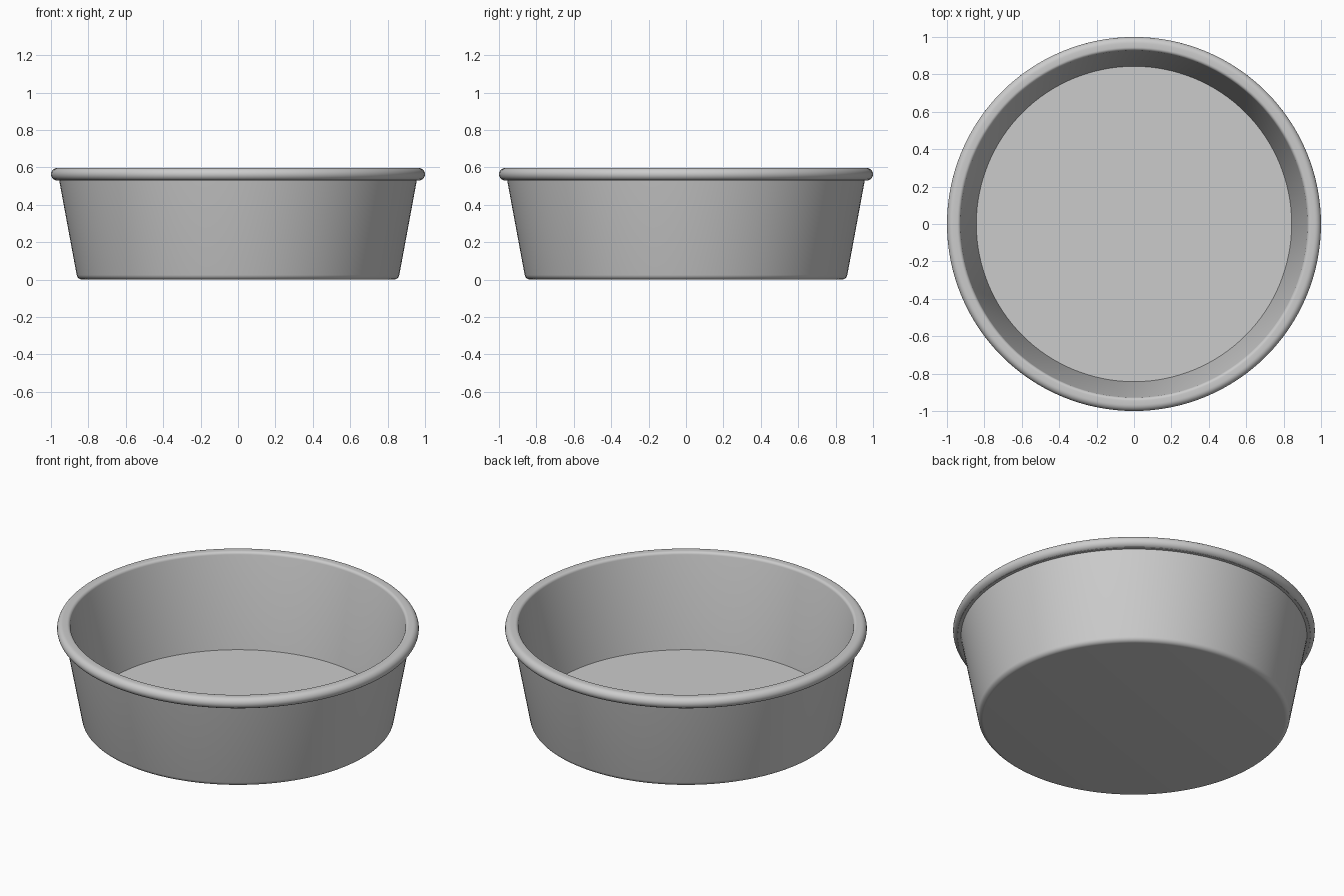
import bpy, bmesh, math

if "Cube" in bpy.data.objects:
    bpy.data.objects.remove(bpy.data.objects["Cube"])

SEGMENTS = 128


def arc(cx, cz, r, a0, a1, steps):
    """Points (radius, height) along a profile arc, angles in degrees."""
    return [(cx + r * math.cos(math.radians(a0 + (a1 - a0) * i / steps)),
             cz + r * math.sin(math.radians(a0 + (a1 - a0) * i / steps)))
            for i in range(steps + 1)]


def lathe(name, profile):
    """Spin a profile that starts and ends on the z axis."""
    bm = bmesh.new()
    verts = [bm.verts.new((r, 0, z)) for r, z in profile]
    edges = [bm.edges.new(pair) for pair in zip(verts, verts[1:])]
    bmesh.ops.spin(bm, geom=verts + edges, cent=(0, 0, 0), axis=(0, 0, 1),
                   angle=2 * math.pi, steps=SEGMENTS, use_duplicate=False)
    bmesh.ops.remove_doubles(bm, verts=bm.verts, dist=1e-5)
    bmesh.ops.recalc_face_normals(bm, faces=bm.faces)
    mesh = bpy.data.meshes.new(name)
    bm.to_mesh(mesh)
    bm.free()
    obj = bpy.data.objects.new(name, mesh)
    bpy.context.collection.objects.link(obj)
    bpy.ops.object.select_all(action='DESELECT')
    obj.select_set(True)
    bpy.context.view_layer.objects.active = obj
    bpy.ops.object.shade_smooth_by_angle(angle=math.radians(35))
    return obj


# Underside, rounded foot and tapered outer wall
profile = [(0, 0)] + arc(0.833, 0.03, 0.03, -90, -10, 6) + [(0.956, 0.53)]
# Rolled rim with a flat lip below
profile += [(0.975, 0.53)]
profile += arc(0.967, 0.563, 0.033, -75, 90, 12)
profile += arc(0.945, 0.578, 0.018, 90, 170, 5)
# Inner wall and floor
profile += [(0.843, 0.04), (0, 0.04)]

lathe("round_pan", profile)
